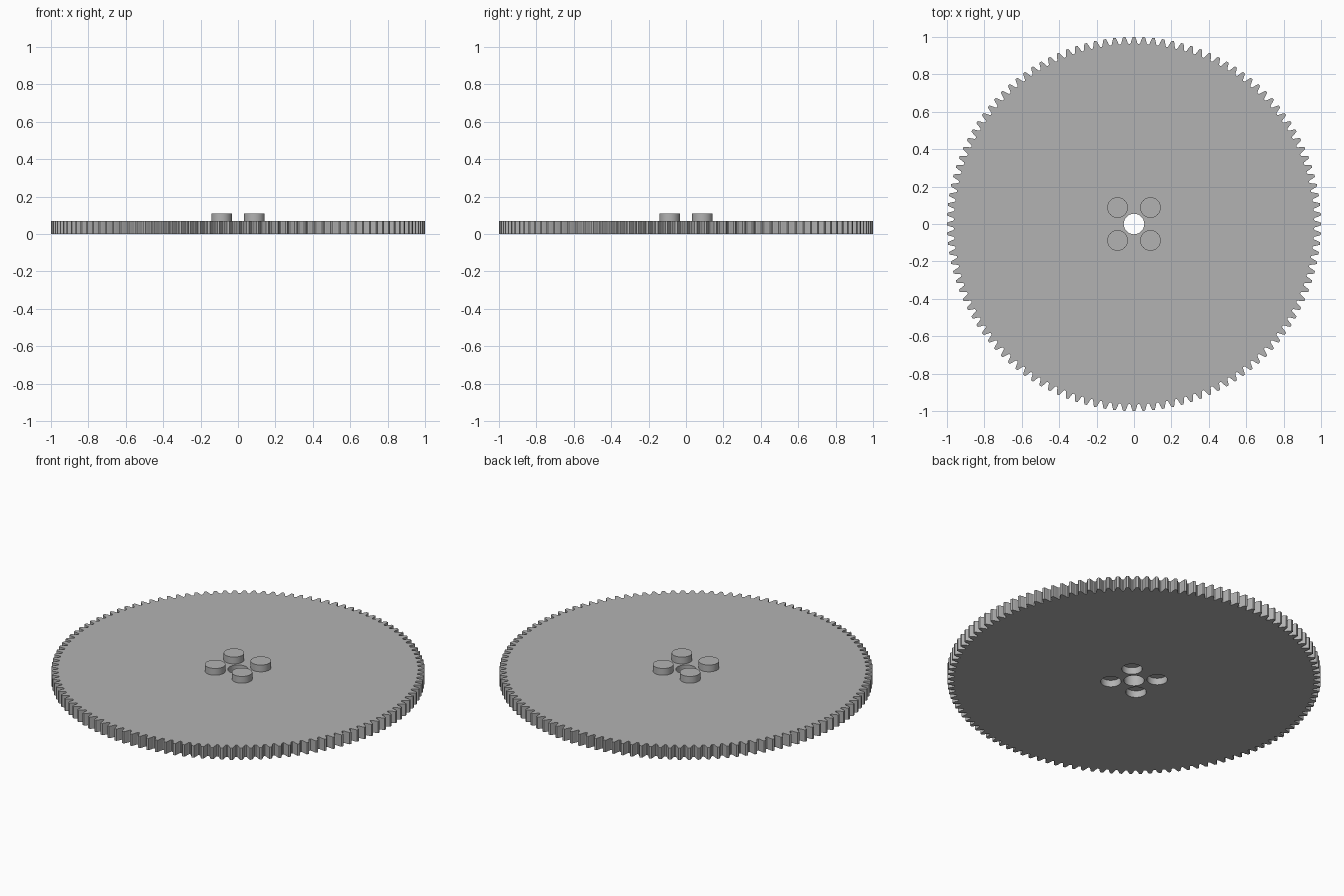
import bpy
import bmesh
import math

cube = bpy.data.objects.get("Cube")
if cube:
    bpy.data.objects.remove(cube, do_unlink=True)

TEETH = 120
THICK = 0.07
PEG_R, PEG_H, PEG_POS = 0.055, 0.04, 0.088
MODULE = 2 / (TEETH + 2)

grey = bpy.data.materials.new("plain grey")
grey.use_nodes = True
grey.diffuse_color = (0.45, 0.45, 0.45, 1)
grey.node_tree.nodes["Principled BSDF"].inputs["Base Color"].default_value = grey.diffuse_color


def circle(cx, cy, r, n=48):
    return [(cx + r * math.cos(math.tau * i / n), cy + r * math.sin(math.tau * i / n))
            for i in range(n)]


def gear_outline():
    # half of one tooth: (radius, half angle as a share of the pitch), tip to root
    root = 1 - 2.25 * MODULE
    half = [(1.0, 0.12), (1 - 0.5 * MODULE, 0.19), (1 - MODULE, 0.25),
            (1 - 1.6 * MODULE, 0.31), (root + 0.2 * MODULE, 0.36), (root, 0.43)]
    tooth = [(r, -a) for r, a in reversed(half)] + half
    pitch = math.tau / TEETH
    return [(r * math.cos((t + a) * pitch), r * math.sin((t + a) * pitch))
            for t in range(TEETH) for r, a in tooth]


def ring(bm, points, z):
    verts = [bm.verts.new((x, y, z)) for x, y in points]
    edges = [bm.edges.new((verts[i - 1], verts[i])) for i in range(len(verts))]
    return verts, edges


def wall(bm, low, high):
    for i in range(len(low)):
        bm.faces.new((low[i - 1], low[i], high[i], high[i - 1]))


def finish(bm, name):
    bmesh.ops.recalc_face_normals(bm, faces=bm.faces)
    mesh = bpy.data.meshes.new(name)
    bm.to_mesh(mesh)
    bm.free()
    mesh.materials.append(grey)
    obj = bpy.data.objects.new(name, mesh)
    bpy.context.collection.objects.link(obj)
    bpy.ops.object.select_all(action="DESELECT")
    obj.select_set(True)
    bpy.context.view_layer.objects.active = obj
    bpy.ops.object.shade_smooth_by_angle(angle=math.radians(20))
    return obj


corners = [(sx * PEG_POS, sy * PEG_POS) for sx in (-1, 1) for sy in (-1, 1)]

# toothed disc with a through bore and four blind sockets underneath
bm = bmesh.new()
bottom_edges, top_edges = [], []
for outline in (gear_outline(), circle(0, 0, PEG_R)):
    low, low_edges = ring(bm, outline, 0)
    high, high_edges = ring(bm, outline, THICK)
    wall(bm, low, high)
    bottom_edges += low_edges
    top_edges += high_edges
for cx, cy in corners:
    low, low_edges = ring(bm, circle(cx, cy, PEG_R), 0)
    high, _ = ring(bm, circle(cx, cy, PEG_R), PEG_H)
    wall(bm, low, high)
    bm.faces.new(high)
    bottom_edges += low_edges
for edges, z in ((bottom_edges, -1), (top_edges, 1)):
    bmesh.ops.triangle_fill(bm, edges=edges, use_beauty=True, normal=(0, 0, z))
finish(bm, "gear_disc")

# four round pegs on top
for i, (cx, cy) in enumerate(corners):
    bm = bmesh.new()
    low, _ = ring(bm, circle(cx, cy, PEG_R), THICK)
    high, _ = ring(bm, circle(cx, cy, PEG_R), THICK + PEG_H)
    wall(bm, low, high)
    bm.faces.new(high)
    bm.faces.new(low[::-1])
    finish(bm, f"peg_{i + 1}")
